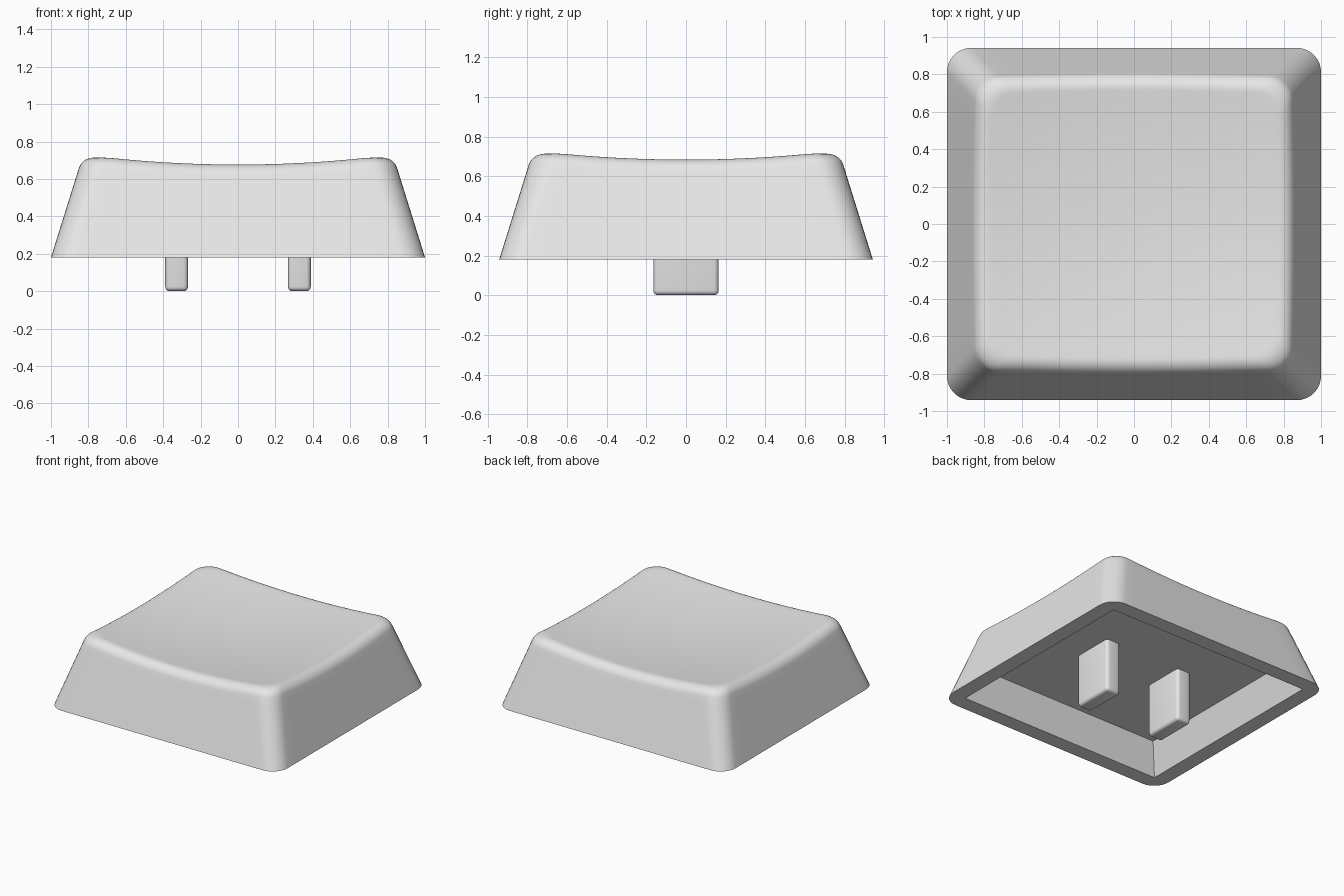
import bpy, bmesh, math

if "Cube" in bpy.data.objects:
    bpy.data.objects.remove(bpy.data.objects["Cube"])

HX, HY, BASE_Z = 1.0, 0.942, 0.18    # half sizes and height of the bottom rim
CORNER, SLOPE, FILLET = 0.13, 0.312, 0.068
SIDE_N, ARC_N = 16, 8

grey = bpy.data.materials.new("light grey plastic")
grey.diffuse_color = (0.8, 0.8, 0.8, 1)
grey.use_nodes = True
grey.node_tree.nodes["Principled BSDF"].inputs["Base Color"].default_value = grey.diffuse_color


def outline(hx, hy, r):
    """Rounded rectangle, counter-clockwise, always the same point count."""
    pts = []
    corners = [(1, 1), (-1, 1), (-1, -1), (1, -1)]
    for i, (sx, sy) in enumerate(corners):
        cx, cy = sx * (hx - r), sy * (hy - r)
        for j in range(ARC_N + 1):
            a = math.pi / 2 * (i + j / ARC_N)
            pts.append((cx + r * math.cos(a), cy + r * math.sin(a)))
        nx, ny = corners[(i + 1) % 4]
        a = math.pi / 2 * (i + 1)
        ex, ey = nx * (hx - r) + r * math.cos(a), ny * (hy - r) + r * math.sin(a)
        px, py = pts[-1]
        for j in range(1, SIDE_N):
            t = j / SIDE_N
            pts.append((px + (ex - px) * t, py + (ey - py) * t))
    return pts


def dish(x, y):
    """Height of the scooped top."""
    return 0.635 + 0.08 * (x * x + y * y)


def inset(i, d):
    return outline(HX - d, HY - d, CORNER)[i]


def finish(bm, name):
    bmesh.ops.remove_doubles(bm, verts=bm.verts, dist=1e-5)
    bmesh.ops.recalc_face_normals(bm, faces=bm.faces)
    mesh = bpy.data.meshes.new(name)
    bm.to_mesh(mesh)
    bm.free()
    mesh.materials.append(grey)
    obj = bpy.data.objects.new(name, mesh)
    bpy.context.collection.objects.link(obj)
    bpy.ops.object.select_all(action='DESELECT')
    obj.select_set(True)
    bpy.context.view_layer.objects.active = obj
    bpy.ops.object.shade_smooth_by_angle(angle=math.radians(35))
    return obj


# Key cap: one vertical strip per outline point, from the cavity to the top
count = len(outline(HX, HY, CORNER))
cavity_top = outline(HX - 0.20, HY - 0.20, 0)
cavity_rim = outline(HX - 0.12, HY - 0.12, 0)
strips = []
for i in range(count):
    strip = [(*cavity_top[i], 0.415), (*cavity_rim[i], BASE_Z)]
    # where the sloped wall meets the dish
    z = 0.7
    for _ in range(6):
        x, y = inset(i, SLOPE * (z - BASE_Z))
        z = dish(x, y)
    d = SLOPE * (z - BASE_Z)
    z0 = z - FILLET * 0.95
    for f in (0, 0.45, 0.9):
        h = BASE_Z + (z0 - BASE_Z) * f
        strip.append((*inset(i, SLOPE * (h - BASE_Z)), h))
    # rounded top edge
    a = (*inset(i, SLOPE * (z0 - BASE_Z)), z0)
    b = (x, y, z)
    ex, ey = inset(i, d + FILLET)
    c = (ex, ey, dish(ex, ey))
    for j in range(9):
        t = j / 8
        w = ((1 - t) ** 2, 1.6 * t * (1 - t), t * t)
        strip.append(tuple(sum(k * p[n] for k, p in zip(w, (a, b, c))) / sum(w)
                           for n in range(3)))
    # scooped top
    for s in (0.95, 0.85, 0.7, 0.55, 0.4, 0.25, 0.1):
        strip.append((ex * s, ey * s, dish(ex * s, ey * s)))
    strips.append(strip)

bm = bmesh.new()
grid = [[bm.verts.new(p) for p in s] for s in strips]
for i in range(count):
    left, right = grid[i], grid[(i + 1) % count]
    for k in range(len(left) - 1):
        bm.faces.new((left[k], right[k], right[k + 1], left[k + 1]))
center = bm.verts.new((0, 0, dish(0, 0)))
for i in range(count):
    bm.faces.new((grid[i][-1], grid[(i + 1) % count][-1], center))
bm.faces.new([s[0] for s in grid])    # cavity ceiling
finish(bm, "key_cap")

# Two rounded prongs hanging from the cavity ceiling
for side, label in ((-1, "left"), (1, "right")):
    bm = bmesh.new()
    bmesh.ops.create_cube(bm, size=1)
    for v in bm.verts:
        v.co = (side * 0.328 + v.co.x * 0.122, v.co.y * 0.33, 0.21 + v.co.z * 0.42)
    edges = [e for e in bm.edges if min(v.co.z for v in e.verts) < 0.1]
    bmesh.ops.bevel(bm, geom=edges, offset=0.024, segments=4, profile=0.5,
                    affect='EDGES')
    finish(bm, label + "_prong")
